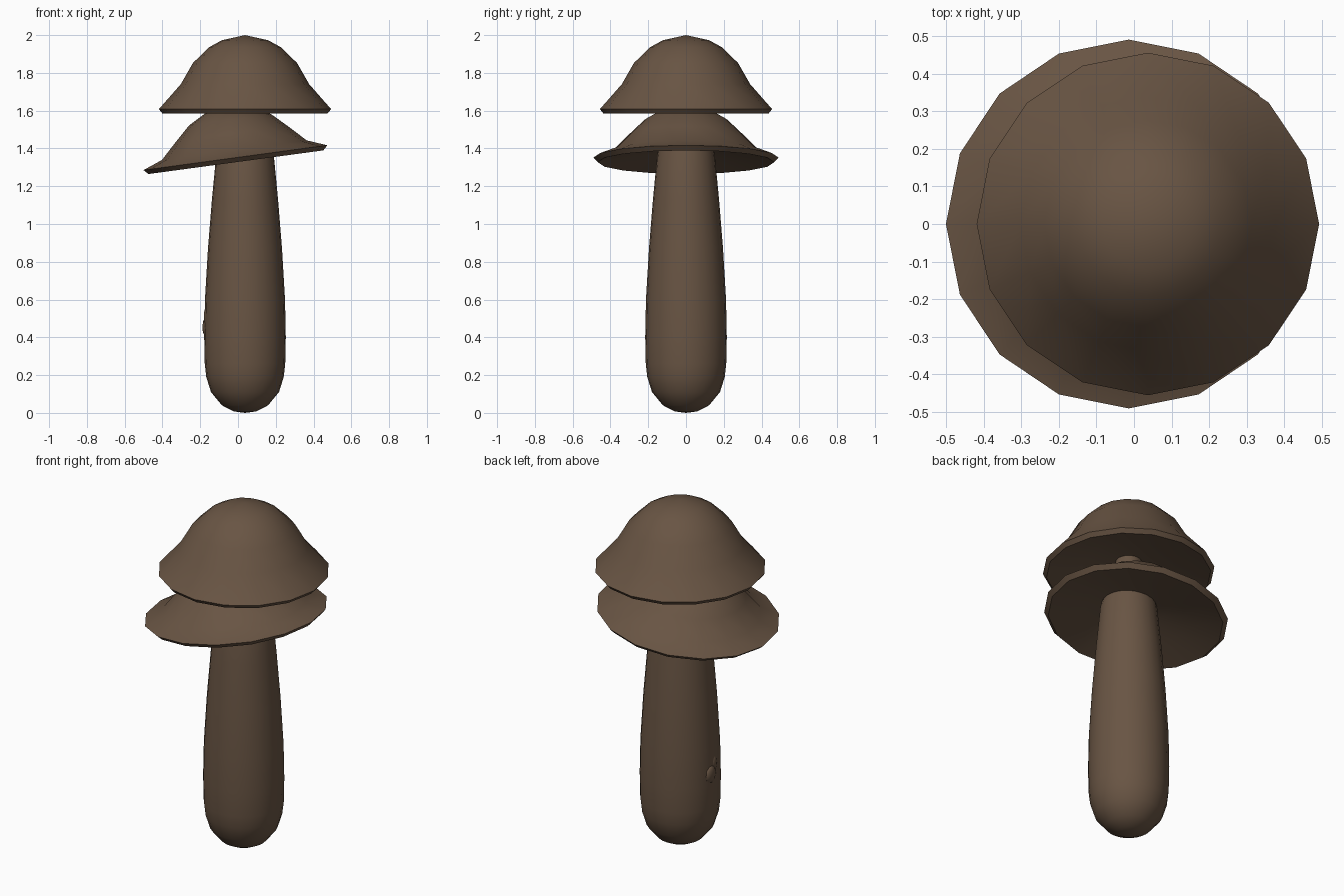
import bpy, bmesh, math
from mathutils import Matrix, Vector

if "Cube" in bpy.data.objects:
    bpy.data.objects.remove(bpy.data.objects["Cube"])

brown = bpy.data.materials.new("earthy_brown")
brown.diffuse_color = (0.14, 0.09, 0.057, 1)
brown.use_nodes = True
brown.node_tree.nodes["Principled BSDF"].inputs["Base Color"].default_value = brown.diffuse_color


def finish(name, bm, matrix):
    bmesh.ops.recalc_face_normals(bm, faces=bm.faces)
    bm.transform(matrix)
    mesh = bpy.data.meshes.new(name)
    bm.to_mesh(mesh)
    bm.free()
    mesh.materials.append(brown)
    mesh.shade_smooth()
    mesh.set_sharp_from_angle(angle=math.radians(35))
    obj = bpy.data.objects.new(name, mesh)
    bpy.context.collection.objects.link(obj)
    return obj


def lathe(name, profile, sides, matrix):
    """Revolve (radius, height) points around z; radius 0 closes to a pole."""
    bm = bmesh.new()
    rings = []
    for r, z in profile:
        if r == 0:
            rings.append([bm.verts.new((0, 0, z))] * sides)
        else:
            rings.append([bm.verts.new((r * math.cos(2 * math.pi * i / sides),
                                        r * math.sin(2 * math.pi * i / sides), z))
                          for i in range(sides)])
    for a, b in zip(rings, rings[1:]):
        for i in range(sides):
            j = (i + 1) % sides
            bm.faces.new(list(dict.fromkeys((a[i], a[j], b[j], b[i]))))
    return finish(name, bm, matrix)


AXIS_X = 0.037

# Stem: rounded foot, tapering up through the lower cap
stem = [(0, 0), (0.06, 0.008), (0.122, 0.04), (0.18, 0.11), (0.205, 0.19),
        (0.213, 0.26), (0.216, 0.4), (0.212, 0.6), (0.196, 0.87), (0.175, 1.13),
        (0.152, 1.37), (0.12, 1.5), (0.08, 1.6), (0.065, 1.68), (0, 1.72)]
lathe("stem", stem, 24, Matrix.Translation((AXIS_X, 0, 0)))

# Upper cap: bell dome, thin bevelled rim, shallow hollow underside
upper = [(0, 0.415), (0.122, 0.388), (0.19, 0.351), (0.276, 0.267), (0.34, 0.155),
         (0.456, 0.023), (0.437, 0), (0.25, 0.05), (0.1, 0.073), (0, 0.08)]
lathe("upper_cap", upper, 16, Matrix.Translation((AXIS_X, 0, 1.585)))

# Lower cap: wider, flared brim, tilted up towards +x
lower = [(0, 0.285), (0.12, 0.258), (0.22, 0.202), (0.297, 0.129), (0.387, 0.04),
         (0.491, 0), (0.467, -0.024), (0.28, 0.015), (0.14, 0.04), (0, 0.055)]
lathe("lower_cap", lower, 16,
      Matrix.Translation((-0.014, 0, 1.351)) @ Matrix.Rotation(-math.radians(7.7), 4, 'Y'))

# Small knobbly growth on the left side of the stem
bm = bmesh.new()
for loc, size in (((-0.165, 0.015, 0.455), (0.024, 0.045, 0.055)),
                  ((-0.160, -0.015, 0.51), (0.022, 0.03, 0.05))):
    bmesh.ops.create_icosphere(bm, subdivisions=2, radius=1,
                               matrix=Matrix.LocRotScale(Vector(loc), None, Vector(size)))
finish("stem_bump", bm, Matrix.Identity(4))
